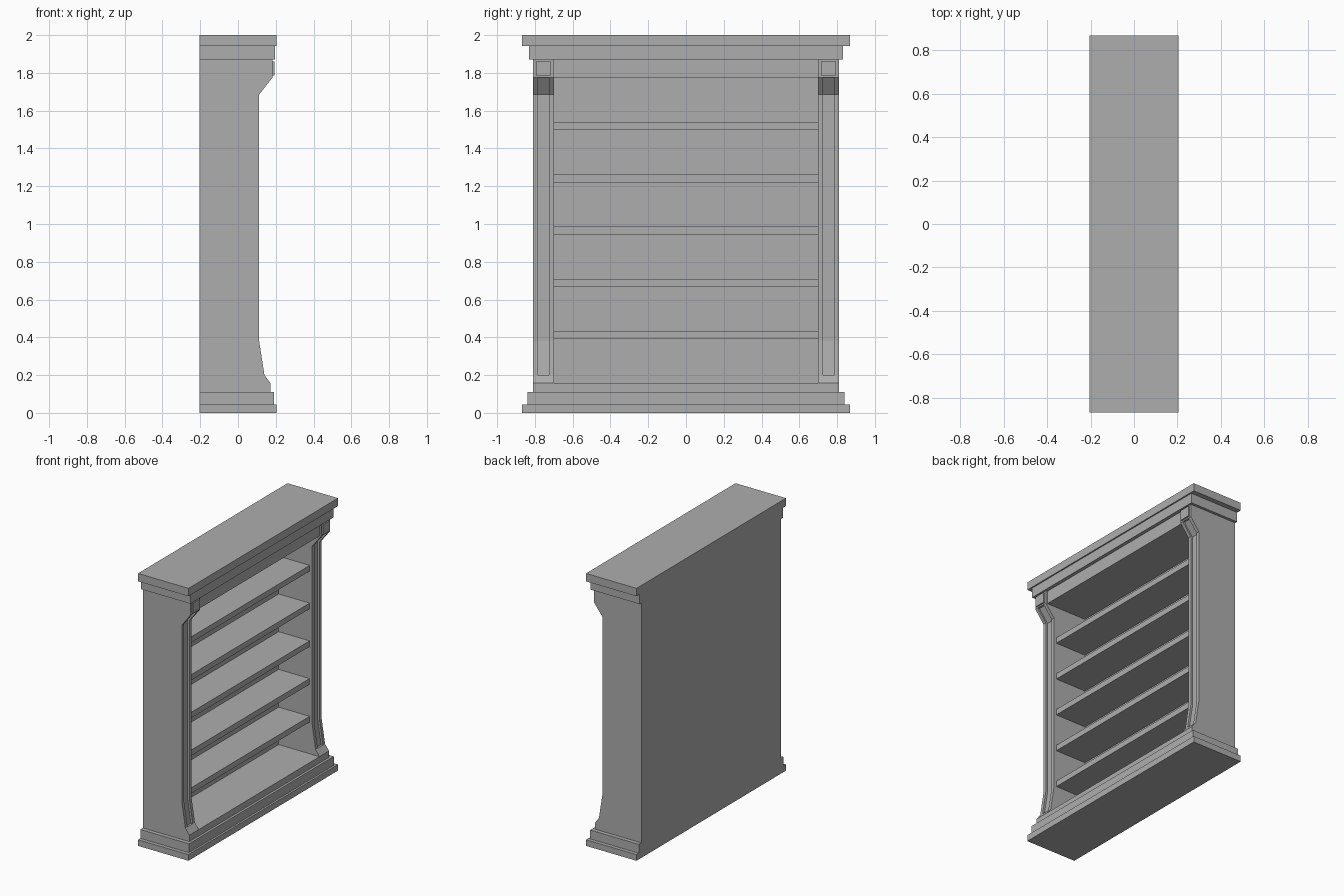
import bpy
import bmesh

# Remove the default cube
cube = bpy.data.objects.get("Cube")
if cube:
    bpy.data.objects.remove(cube, do_unlink=True)

# Single flat grey
grey = bpy.data.materials.new("plain_grey")
grey.use_nodes = True
COLOUR = (0.42, 0.42, 0.42, 1)
grey.diffuse_color = COLOUR
grey.node_tree.nodes["Principled BSDF"].inputs["Base Color"].default_value = COLOUR

BACK = -0.205      # shared rear plane
INNER, OUTER = 0.70, 0.81   # side wall thickness range


def prism(name, profile, y0, y1):
    """Extrude an (x, z) outline along y."""
    bm = bmesh.new()
    face = bm.faces.new([bm.verts.new((x, y0, z)) for x, z in profile])
    grown = bmesh.ops.extrude_face_region(bm, geom=[face])["geom"]
    verts = [g for g in grown if isinstance(g, bmesh.types.BMVert)]
    bmesh.ops.translate(bm, verts=verts, vec=(0, y1 - y0, 0))
    bmesh.ops.recalc_face_normals(bm, faces=bm.faces)
    mesh = bpy.data.meshes.new(name)
    bm.to_mesh(mesh)
    bm.free()
    mesh.materials.append(grey)
    obj = bpy.data.objects.new(name, mesh)
    bpy.context.scene.collection.objects.link(obj)
    return obj


def box(name, x0, x1, y0, y1, z0, z1):
    return prism(name, [(x0, z0), (x1, z0), (x1, z1), (x0, z1)], y0, y1)


# Stepped base and crown: front depth, half width, bottom, top
for name, front, half, low, high in [
    ("base_foot", 0.205, 0.867, 0, 0.045),
    ("base_plinth", 0.19, 0.84, 0.045, 0.11),
    ("base_step", 0.172, OUTER, 0.11, 0.157),
    ("crown_moulding", 0.195, 0.83, 1.87, 1.942),
    ("crown_top", 0.205, 0.867, 1.942, 2),
]:
    box(name, BACK, front, -half, half, low, high)

# Frieze and back panel between the walls
box("frieze", BACK, 0.17, -INNER, INNER, 1.775, 1.87)
box("back_panel", BACK, -0.16, -INNER, INNER, 0.157, 1.775)

# Five evenly spaced shelves
for i in range(5):
    top = 0.432 + i * 0.277
    box(f"shelf_{i + 1}", -0.16, 0.092, -INNER, INNER, top - 0.042, top)

# Curved front edge shared by the walls and their flutes
edge = [(0.14, 0.2), (0.112, 0.38), (0.112, 1.685), (0.182, 1.775)]
wall_outline = [(BACK, 0.157), (0.172, 0.157)] + edge + [(0.182, 1.87), (BACK, 1.87)]
flute_outline = [(x - 0.015, z) for x, z in edge] + [(0.3, 1.775), (0.3, 0.2)]

for side, s in (("left", 1), ("right", -1)):
    wall = prism(f"{side}_wall", wall_outline, s * INNER, s * OUTER)
    # Recessed flute down the post
    cutter = prism(f"{side}_flute_cutter", flute_outline, s * 0.725, s * 0.785)
    cutter.hide_render = True
    cutter.hide_set(True)
    cut = wall.modifiers.new("flute", 'BOOLEAN')
    cut.operation = 'DIFFERENCE'
    cut.solver = 'EXACT'
    cut.object = cutter
    # Square block at the post head
    box(f"{side}_corner_block", 0.18, 0.192, s * 0.715, s * 0.795, 1.785, 1.86)
